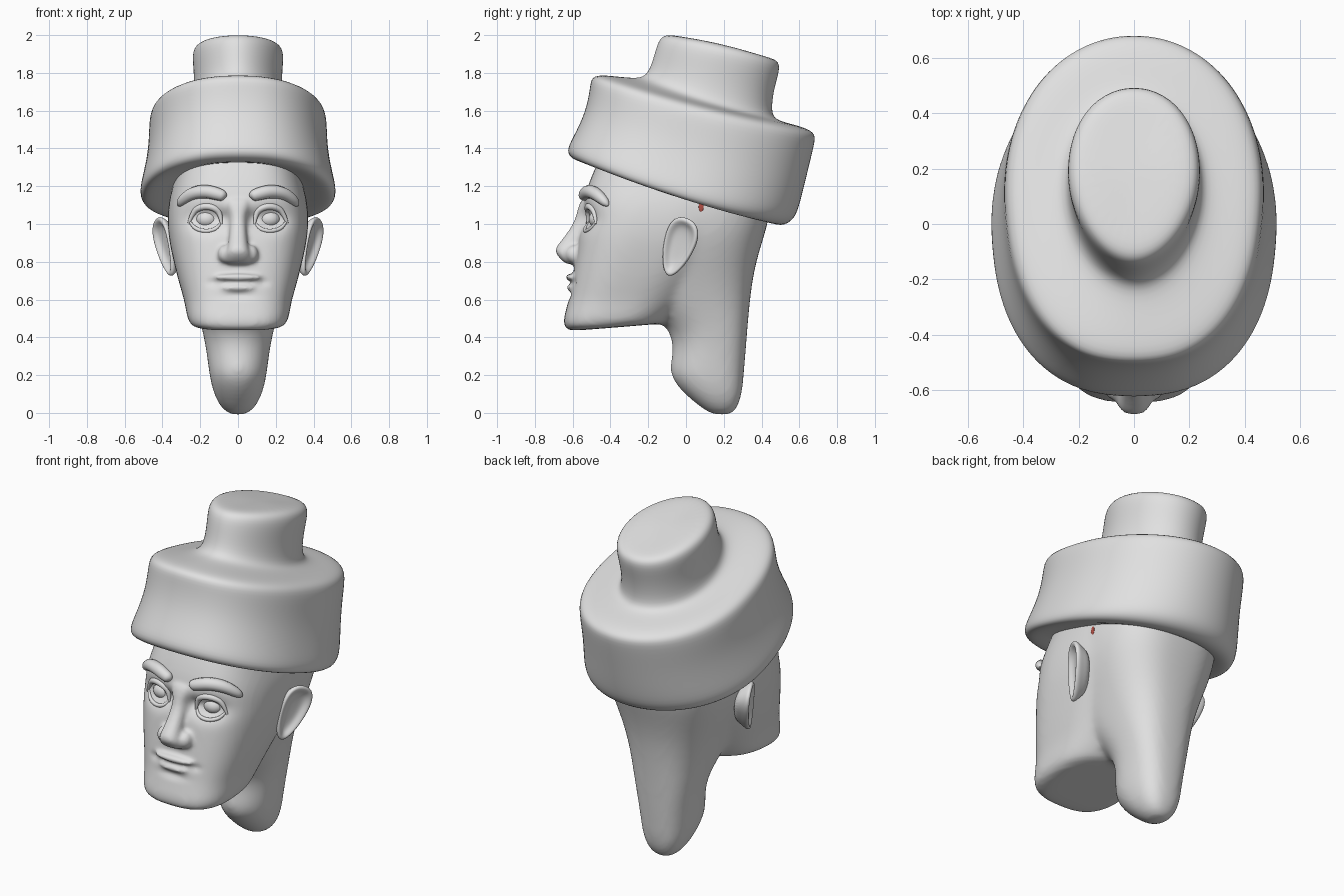
import bpy, bmesh, math
from mathutils import Vector, Matrix
from mathutils.bvhtree import BVHTree

if "Cube" in bpy.data.objects:
    bpy.data.objects.remove(bpy.data.objects["Cube"])


def material(name, color):
    mat = bpy.data.materials.new(name)
    mat.use_nodes = True
    mat.diffuse_color = color
    mat.node_tree.nodes["Principled BSDF"].inputs["Base Color"].default_value = color
    return mat


clay = material("light grey clay", (0.75, 0.75, 0.75, 1))
red = material("dull red", (0.45, 0.08, 0.06, 1))


def add(name, mesh, mat=clay):
    obj = bpy.data.objects.new(name, mesh)
    bpy.context.scene.collection.objects.link(obj)
    mesh.materials.clear()
    mesh.materials.append(mat)
    return obj


def bake(obj):
    """Apply all modifiers and return the resulting mesh, removing the object."""
    dg = bpy.context.evaluated_depsgraph_get()
    mesh = bpy.data.meshes.new_from_object(obj.evaluated_get(dg))
    bpy.data.objects.remove(obj)
    return mesh


def finish(name, mesh, mirror=False, mat=clay):
    obj = add(name, mesh, mat)
    mesh.polygons.foreach_set("use_smooth", [True] * len(mesh.polygons))
    if mirror:
        obj.modifiers.new("Mirror", "MIRROR").use_mirror_merge = False


def loft(rings, front=2.0, back=2.0, sag=0.0, taper=0.0, matrix=Matrix(), count=32):
    """Skin tilted rings (front y, front z, back y, back z, half width[, front roundness, sag])."""
    bm = bmesh.new()
    loops = []
    for yf, zf, yb, zb, w, *own in rings:
        n_front, dip = own or (front, sag)
        loop = []
        for i in range(count):
            a = math.tau * i / count
            c, s = math.cos(a), math.sin(a)
            n = n_front if s < 0 else back
            x = math.copysign(abs(c) ** (2 / n), c)
            t = math.copysign(abs(s) ** (2 / n), s)
            k = (t + 1) / 2
            z = zf + (zb - zf) * k - dip * (1 - t * t)
            loop.append(bm.verts.new((x * w * (1 + taper * t), yf + (yb - yf) * k, z)))
        loops.append(loop)
    for a, b in zip(loops, loops[1:]):
        for i in range(count):
            j = (i + 1) % count
            bm.faces.new((a[i], a[j], b[j], b[i]))
    bm.faces.new(loops[0][::-1])
    bm.faces.new(loops[-1])
    bmesh.ops.recalc_face_normals(bm, faces=bm.faces)
    bm.transform(matrix)
    mesh = bpy.data.meshes.new("loft")
    bm.to_mesh(mesh)
    bm.free()
    obj = add("loft", mesh)
    obj.modifiers.new("Subdivision", "SUBSURF").levels = 2
    return bake(obj)


def level(rings):
    return [(yf, z, yb, z, w) for z, yf, yb, w in rings]


def ball(center, size):
    bm = bmesh.new()
    m = Matrix.Translation(center) @ Matrix.Diagonal((*size, 1))
    bmesh.ops.create_uvsphere(bm, u_segments=32, v_segments=20, radius=1, matrix=m)
    mesh = bpy.data.meshes.new("ball")
    bm.to_mesh(mesh)
    bm.free()
    return mesh


def fuse(parts, voxel, rounds):
    """Merge closed volumes into one softened skin."""
    bm = bmesh.new()
    for part in parts:
        bm.from_mesh(part)
    mesh = bpy.data.meshes.new("fused")
    bm.to_mesh(mesh)
    bm.free()
    obj = add("fused", mesh)
    remesh = obj.modifiers.new("Fuse", "REMESH")
    remesh.mode = "VOXEL"
    remesh.voxel_size = voxel
    obj.modifiers.new("Soften", "SMOOTH").iterations = rounds
    return bake(obj)


def tube(points, thick):
    """Smooth tube through points (x, y, z, radius factor)."""
    curve = bpy.data.curves.new("tube", "CURVE")
    curve.dimensions = "3D"
    curve.bevel_depth = thick
    curve.bevel_resolution = 4
    curve.use_fill_caps = True
    spline = curve.splines.new("NURBS")
    spline.points.add(len(points) - 1)
    for p, (x, y, z, r) in zip(spline.points, points):
        p.co, p.radius = (x, y, z, 1), r
    spline.use_endpoint_u = True
    spline.order_u = 3
    obj = bpy.data.objects.new("tube", curve)
    bpy.context.scene.collection.objects.link(obj)
    return bake(obj)


# Hat: tilted band, flat top and crown in one flowing skin
finish("hat", loft([
    (-0.40, 1.33, 0.36, 1.08, 0.30), (-0.50, 1.325, 0.43, 1.01, 0.43),
    (-0.60, 1.335, 0.51, 0.985, 0.505), (-0.64, 1.385, 0.575, 1.02, 0.525),
    (-0.60, 1.46, 0.605, 1.10, 0.505), (-0.535, 1.59, 0.645, 1.27, 0.474),
    (-0.51, 1.72, 0.685, 1.43, 0.473), (-0.505, 1.785, 0.69, 1.485, 0.458),
    (-0.43, 1.79, 0.60, 1.52, 0.38), (-0.28, 1.77, 0.49, 1.545, 0.27, 2.0, 0.02),
    (-0.21, 1.78, 0.45, 1.58, 0.235, 1.9, 0.01), (-0.175, 1.87, 0.465, 1.71, 0.232, 1.9, 0),
    (-0.15, 1.97, 0.50, 1.82, 0.245, 1.9, -0.005), (-0.115, 2.005, 0.49, 1.87, 0.225, 1.9, -0.01),
    (-0.03, 1.995, 0.40, 1.89, 0.15, 1.9, -0.012)],
    front=2.4, back=2.05, sag=0.025, taper=0.05))

# Face block and cranium with neck, blended softly
face = loft([
    (-0.58, 0.435, -0.16, 0.47, 0.18), (-0.64, 0.435, -0.10, 0.475, 0.245),
    (-0.658, 0.48, -0.07, 0.51, 0.272)] + level([
        (0.58, -0.625, 0.02, 0.28), (0.68, -0.607, 0.10, 0.312), (0.80, -0.59, 0.22, 0.342),
        (0.95, -0.565, 0.36, 0.376), (1.10, -0.55, 0.42, 0.374), (1.20, -0.525, 0.45, 0.348),
        (1.35, -0.46, 0.45, 0.31), (1.45, -0.40, 0.42, 0.28)]), front=3.0, back=2.2)
neck = loft(level([
    (-0.012, 0.15, 0.23, 0.03), (0.01, 0.10, 0.265, 0.08), (0.09, 0.0, 0.297, 0.128),
    (0.20, -0.10, 0.306, 0.153), (0.30, -0.07, 0.315, 0.163), (0.45, -0.07, 0.326, 0.19),
    (0.60, -0.28, 0.34, 0.235), (0.75, -0.36, 0.36, 0.285), (0.90, -0.40, 0.402, 0.34),
    (1.05, -0.40, 0.452, 0.37), (1.30, -0.30, 0.46, 0.35)]), front=2.0, back=2.7)
skull = fuse([face, neck], 0.02, 8)

# Nose, nostril wings and lips
nose = loft(level([
    (0.785, -0.62, -0.50, 0.06), (0.797, -0.65, -0.50, 0.08), (0.85, -0.697, -0.50, 0.07),
    (0.885, -0.685, -0.50, 0.054), (0.94, -0.635, -0.50, 0.046), (1.02, -0.59, -0.48, 0.045),
    (1.10, -0.57, -0.46, 0.065), (1.15, -0.54, -0.44, 0.08)]), front=2.6)
features = [skull, nose,
            ball((0, -0.60, 0.718), (0.125, 0.038, 0.02)),
            ball((0, -0.597, 0.662), (0.10, 0.034, 0.02))]
for side in (-1, 1):
    features.append(ball((side * 0.07, -0.585, 0.84), (0.038, 0.052, 0.048)))
skin = fuse(features, 0.011, 3)

# Press eye sockets, mouth line and chin crease: (x, z, x radius, z radius, depth)
dents = [(0.165, 1.025, 0.10, 0.06, 0.05), (0.075, 1.03, 0.03, 0.04, 0.02),
         (0.135, 0.69, 0.03, 0.02, 0.008), (0.0, 0.62, 0.08, 0.02, 0.01)]
for v in skin.vertices:
    if v.co.y < -0.3:
        for x, z, rx, rz, depth in dents:
            v.co.y += depth * math.exp(-((abs(v.co.x) - x) / rx) ** 2 - ((v.co.z - z) / rz) ** 2)
finish("head", skin)
tree = BVHTree.FromPolygons([v.co for v in skin.vertices], [p.vertices for p in skin.polygons])


def on_face(points, lift=0.0):
    """Drop (x, z, radius) points onto the front of the head."""
    out = []
    for x, z, r in points:
        hit = tree.ray_cast(Vector((x, -2, z)), Vector((0, 1, 0)))[0]
        out.append((x, hit.y - lift, z, r))
    return out


# Eyes, eyelids and eyebrows
eye_y = on_face([(0.165, 1.025, 1)])[0][1]
finish("eyeballs", ball((0.165, eye_y + 0.025, 1.025), (0.058, 0.05, 0.047)), True)
finish("upper_eyelids", tube(on_face([
    (0.088, 1.0, 0.4), (0.092, 1.055, 1), (0.13, 1.09, 1.2), (0.19, 1.094, 1.2),
    (0.24, 1.065, 1), (0.262, 1.0, 0.4)]), 0.015), True)
finish("lower_eyelids", tube(on_face([
    (0.09, 1.01, 0.4), (0.105, 0.98, 0.9), (0.15, 0.962, 1), (0.20, 0.965, 1),
    (0.24, 0.985, 0.9), (0.258, 1.02, 0.4)]), 0.011), True)
finish("eyebrows", tube(on_face([
    (0.064, 1.142, 0.1), (0.068, 1.146, 0.75), (0.105, 1.158, 0.95), (0.17, 1.174, 1.0),
    (0.24, 1.164, 0.95), (0.29, 1.13, 0.8), (0.312, 1.104, 0.5), (0.316, 1.096, 0.1)],
    0.01), 0.036), True)

# Small red marks on the temples, just under the hat
temple = tree.ray_cast(Vector((2, 0.08, 1.09)), Vector((-1, 0, 0)))[0]
finish("temple_marks", ball(temple, (0.004, 0.013, 0.025)), True, red)

# Ears: cupped teardrop plates leaning back and turned forward
up = Vector((0.07, 0.09, 0.26)).normalized()
out = Vector((0.9, -0.38, 0))
out = (out - up * out.dot(up)).normalized()
across = up.cross(out)
place = Matrix.Translation((0.385, -0.04, 0.878)) @ Matrix((across, up, out)).transposed().to_4x4()
ear = [(-0.08, 0.6, 0.6), (-0.03, 0.85, 0.85), (-0.005, 1.0, 1.0), (0.012, 1.0, 1.0),
       (0.018, 0.9, 0.87), (0.008, 0.8, 0.72), (-0.008, 0.65, 0.55), (-0.012, 0.3, 0.25)]
finish("ears", loft([(-0.165 * l, d, 0.165 * l, d, 0.086 * w) for d, l, w in ear],
                    front=2.1, back=2.3, taper=0.3, matrix=place), True)
